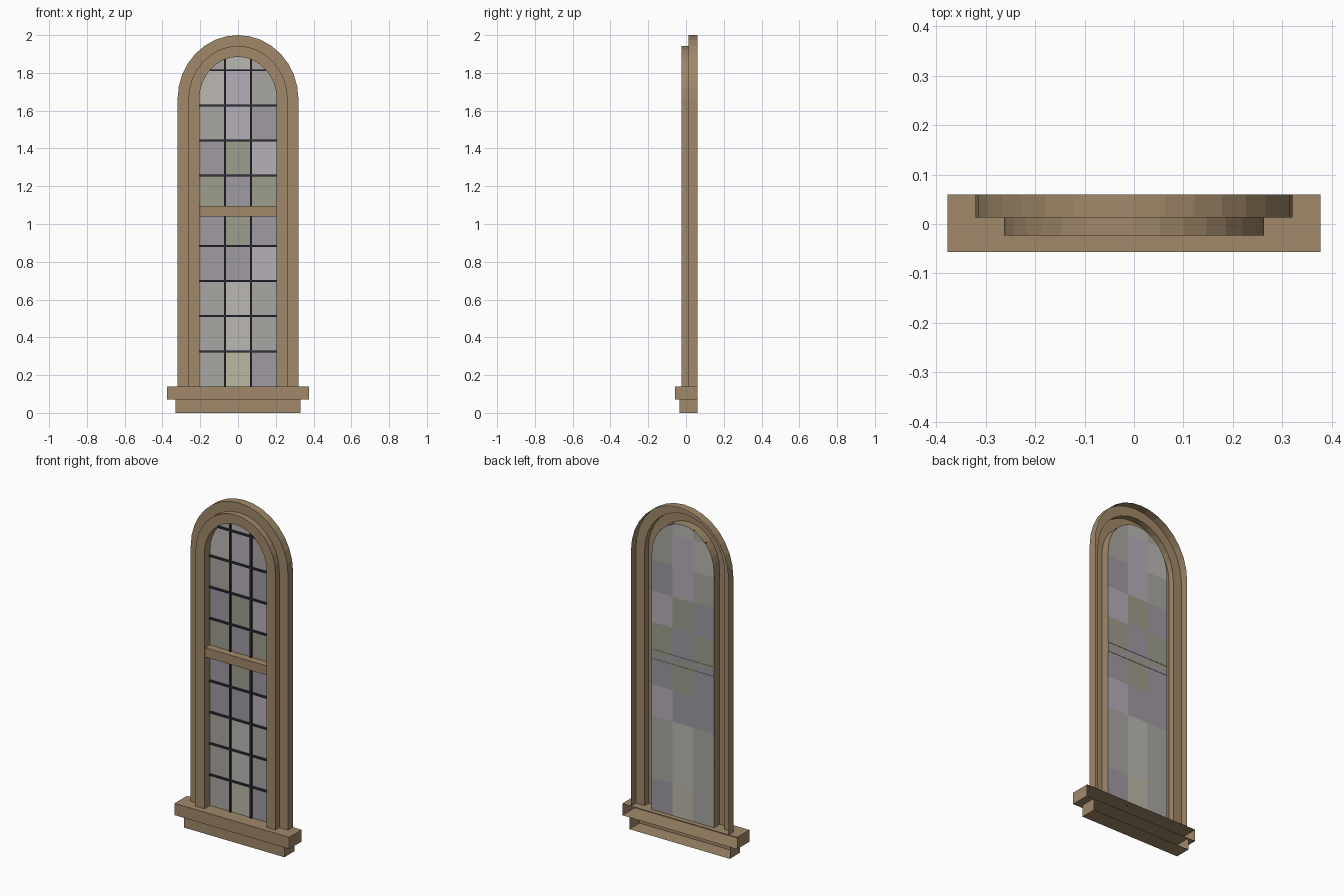
import bpy, bmesh, math
from mathutils import Vector

default = bpy.data.objects.get("Cube")
if default:
    bpy.data.objects.remove(default, do_unlink=True)

SILL_TOP, SPRING, BACK, GLASS_Y = 0.14, 1.66, 0.06, 0.03
HALF, RISE = 0.205, 0.225          # clear opening of the arch
PITCH, COL = 0.186, 0.068          # pane height, first column line
ROWS = ["WYP", "WLW", "WLW", "PPM", "PGP",
        "GPG", "PGM", "WMP", "LMW", "WLW"]


def material(name, srgb):
    color = [c ** 2.2 for c in srgb] + [1]
    mat = bpy.data.materials.new(name)
    mat.use_nodes = True
    mat.diffuse_color = color
    bsdf = mat.node_tree.nodes["Principled BSDF"]
    bsdf.inputs["Base Color"].default_value = color
    bsdf.inputs["Roughness"].default_value = 0.7
    return mat


WOOD = material("wood", (0.62, 0.53, 0.41))
LEAD = material("lead", (0.2, 0.2, 0.24))
GLASS = {
    "G": material("green_glass", (0.61, 0.61, 0.55)),
    "P": material("violet_glass", (0.62, 0.6, 0.63)),
    "M": material("mauve_glass", (0.71, 0.68, 0.72)),
    "W": material("warm_glass", (0.66, 0.65, 0.63)),
    "L": material("pale_glass", (0.73, 0.72, 0.7)),
    "Y": material("straw_glass", (0.73, 0.72, 0.64)),
}


def finish(name, bm, mats):
    mesh = bpy.data.meshes.new(name)
    bm.to_mesh(mesh)
    bm.free()
    for mat in mats:
        mesh.materials.append(mat)
    obj = bpy.data.objects.new(name, mesh)
    bpy.context.collection.objects.link(obj)
    return obj


def open_box(name, x, y, z, mat):
    """Box between the given ranges, without its back face."""
    bm = bmesh.new()
    bmesh.ops.create_cube(bm, size=1)
    for v in bm.verts:
        v.co = [lo + (c + 0.5) * (hi - lo) for c, (lo, hi) in zip(v.co, (x, y, z))]
    bm.normal_update()
    rear = [f for f in bm.faces if f.normal.y > 0.5]
    bmesh.ops.delete(bm, geom=rear, context="FACES")
    return finish(name, bm, [mat])


def arch(offset, y, steps=16):
    """Arched outline, from the foot at +x over the top to the foot at -x."""
    a, b = HALF + offset, RISE + offset
    pts = [Vector((a, y, SILL_TOP))]
    for i in range(steps + 1):
        t = math.pi * i / steps
        pts.append(Vector((a * math.cos(t), y, SPRING + b * math.sin(t))))
    pts.append(Vector((-a, y, SILL_TOP)))
    return pts


# Stepped arched frame, hollow behind
bm = bmesh.new()
profile = [(0.115, BACK), (0.115, 0.013), (0.058, 0.013),
           (0.058, -0.023), (0, -0.023), (0, GLASS_Y)]
rings = [[bm.verts.new(p) for p in arch(*step)] for step in profile]
for r, s in zip(rings, rings[1:]):
    for i in range(len(r) - 1):
        bm.faces.new((r[i], s[i], s[i + 1], r[i + 1]))
finish("arched_frame", bm, [WOOD])

# Sill
open_box("sill_ledge", (-0.377, 0.377), (-0.057, BACK), (0.07, SILL_TOP), WOOD)
open_box("sill_apron", (-0.33, 0.33), (-0.035, BACK), (0, 0.07), WOOD)

# Crossbar
open_box("crossbar", (-HALF, HALF), (-0.015, GLASS_Y + 0.002), (1.04, 1.095), WOOD)

# Glass, cut along the pane lines
bm = bmesh.new()
bm.faces.new([bm.verts.new(p) for p in reversed(arch(0, GLASS_Y))])
lines = [((x, 0, 0), (1, 0, 0)) for x in (-COL, COL)]
lines += [((0, 0, SILL_TOP + PITCH * i), (0, 0, 1)) for i in range(1, len(ROWS))]
for co, no in lines:
    bmesh.ops.bisect_plane(bm, geom=bm.verts[:] + bm.edges[:] + bm.faces[:],
                           plane_co=co, plane_no=no)
bm.normal_update()
if sum(f.normal.y for f in bm.faces) > 0:
    bmesh.ops.reverse_faces(bm, faces=bm.faces[:])
keys = list(GLASS)
for f in bm.faces:
    c = f.calc_center_median()
    row = min(int((c.z - SILL_TOP) / PITCH), len(ROWS) - 1)
    col = 0 if c.x < -COL else 1 if c.x < COL else 2
    f.material_index = keys.index(ROWS[row][col])
finish("glass_panes", bm, GLASS.values())

# Lead strips in front of the glass
W = 0.005
depth = (GLASS_Y - 0.01, GLASS_Y)
top = SPRING + RISE * math.sqrt(1 - (COL / HALF) ** 2)
for side, x in (("right", -COL), ("left", COL)):
    open_box(f"{side}_upright_lead", (x - W, x + W), depth, (SILL_TOP, top), LEAD)
for i in range(1, len(ROWS)):
    z = SILL_TOP + PITCH * i
    lift = max(0, z - SPRING) / RISE
    half = HALF * math.sqrt(1 - lift ** 2)
    open_box(f"cross_lead_{i}", (-half, half), depth, (z - W, z + W), LEAD)
